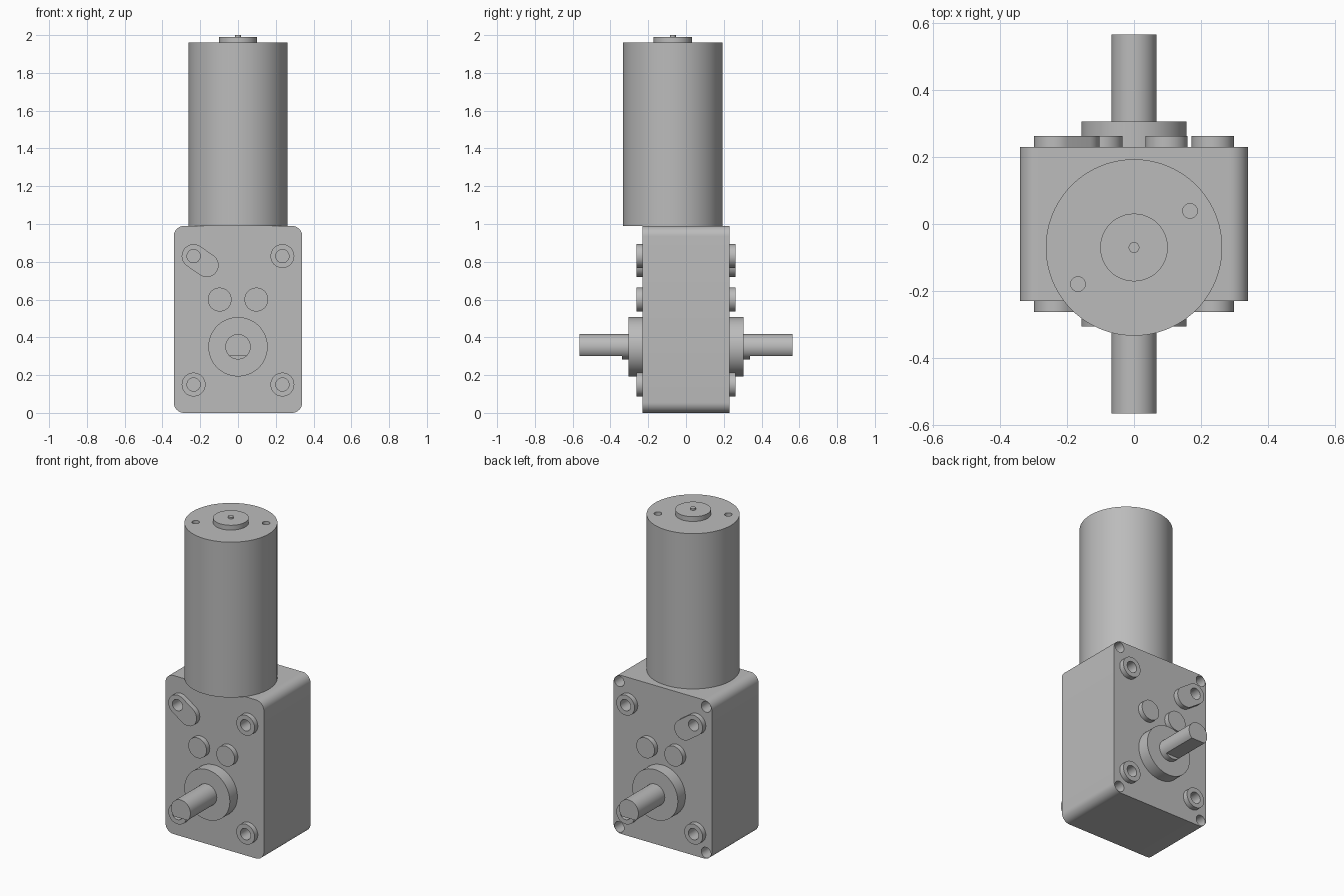
import bpy
import bmesh
from math import pi, cos, sin, atan2, radians

default = bpy.data.objects.get("Cube")
if default:
    bpy.data.objects.remove(default, do_unlink=True)

metal = bpy.data.materials.new("grey_metal")
metal.use_nodes = True
GREY = (0.5, 0.5, 0.5, 1)
metal.diffuse_color = GREY
metal.node_tree.nodes["Principled BSDF"].inputs["Base Color"].default_value = GREY


def arc(u, v, r, start, sweep, steps):
    return [(u + r * cos(start + sweep * i / steps), v + r * sin(start + sweep * i / steps))
            for i in range(steps + 1)]


def circle(u, v, r, steps=48):
    return arc(u, v, r, 0, 2 * pi, steps)[:-1]


def add_prism(bm, outline, low, high, axis):
    """Extrude a closed outline along Y (outline in XZ) or Z (outline in XY)."""
    def place(p, t):
        return (p[0], t, p[1]) if axis == "Y" else (p[0], p[1], t)
    bottom = [bm.verts.new(place(p, low)) for p in outline]
    top = [bm.verts.new(place(p, high)) for p in outline]
    bm.faces.new(bottom)
    bm.faces.new(top)
    for i in range(len(outline)):
        j = (i + 1) % len(outline)
        bm.faces.new((bottom[i], bottom[j], top[j], top[i]))


def prisms(name, parts, axis="Y"):
    bm = bmesh.new()
    for outline, low, high in parts:
        add_prism(bm, outline, min(low, high), max(low, high), axis)
    bmesh.ops.recalc_face_normals(bm, faces=bm.faces[:])
    mesh = bpy.data.meshes.new(name)
    bm.to_mesh(mesh)
    bm.free()
    mesh.materials.append(metal)
    obj = bpy.data.objects.new(name, mesh)
    bpy.context.collection.objects.link(obj)
    return obj


def activate(obj):
    bpy.ops.object.select_all(action="DESELECT")
    obj.select_set(True)
    bpy.context.view_layer.objects.active = obj


def cut(obj, cutter):
    activate(obj)
    mod = obj.modifiers.new("cut", "BOOLEAN")
    mod.operation = "DIFFERENCE"
    mod.solver = "EXACT"
    mod.object = cutter
    bpy.ops.object.modifier_apply(modifier=mod.name)


W, D, H, R = 0.34, 0.23, 0.99, 0.055      # gearbox half width, half depth, height, corner
PAD, PAD_R, HOLE_R = 0.262, 0.063, 0.035  # raised pads and their screw holes
SHAFT_Z = 0.35
screws = {"upper_left": (0.235, 0.83), "lower_left": (0.235, 0.15),
          "lower_right": (-0.235, 0.15), "upper_right": (-0.235, 0.83)}
parts = []

# Gearbox housing with rounded vertical-face corners
corners = [(W - R, H - R), (R - W, H - R), (R - W, R), (W - R, R)]
outline = [p for i, (x, z) in enumerate(corners) for p in arc(x, z, R, i * pi / 2, pi / 2, 10)]
housing = prisms("gearbox_housing", [(outline, -D, D)])
parts.append(housing)

# Screw holes on both faces, plus corner holes on the back
holes = [(circle(x, z, HOLE_R, 32), s * 0.13, s * 0.3) for x, z in screws.values() for s in (-1, 1)]
hole_cutter = prisms("screw_hole_cutter", holes)
corner_cutter = prisms("corner_hole_cutter", [
    (circle(x, z, 0.033, 32), 0.13, 0.3) for x in (-0.3, 0.3) for z in (0.04, 0.95)])
cut(housing, hole_cutter)
cut(housing, corner_cutter)

# Below-shaft blocks that cut the flats
flat = [(-0.1, 0.2), (0.1, 0.2), (0.1, 0.302), (-0.1, 0.302)]
flat_cutter = prisms("shaft_flat_cutter", [(flat, s * 0.34, s * 0.7) for s in (-1, 1)])

for side, s in (("front", -1), ("back", 1)):
    # Screw pads; the upper right one is a slanted slot shape
    for label, (x, z) in screws.items():
        shape = circle(x, z, PAD_R)
        if label == "upper_right":
            x2, z2 = -0.166, 0.782
            a = atan2(z2 - z, x2 - x)
            shape = (arc(x2, z2, PAD_R, a - pi / 2, pi, 24)
                     + arc(x, z, PAD_R, a + pi / 2, pi, 24))
        pad = prisms(f"{side}_{label}_screw_pad", [(shape, s * D, s * PAD)])
        cut(pad, hole_cutter)
        parts.append(pad)
    # Plain round pads above the shaft
    for label, x in (("left", 0.097), ("right", -0.097)):
        parts.append(prisms(f"{side}_{label}_round_pad", [(circle(x, 0.6, PAD_R), s * D, s * PAD)]))
    # Bearing collar and output shaft with its flat
    parts.append(prisms(f"{side}_bearing_collar", [(circle(0, SHAFT_Z, 0.157, 64), s * D, s * 0.305)]))
    shaft = prisms(f"{side}_output_shaft", [(circle(0, SHAFT_Z, 0.067), s * 0.3, s * 0.565)])
    cut(shaft, flat_cutter)
    parts.append(shaft)

# Motor can with two mounting holes in its top
MY, TOP = -0.07, 1.96
motor = prisms("motor_can", [(circle(0, MY, 0.263, 96), H, TOP)], "Z")
motor_cutter = prisms("motor_hole_cutter", [
    (circle(s * 0.167, MY + s * 0.109, 0.022, 24), TOP - 0.06, TOP + 0.1) for s in (-1, 1)], "Z")
cut(motor, motor_cutter)
parts.append(motor)
parts.append(prisms("motor_end_cap", [(circle(0, MY, 0.101), TOP, 1.99)], "Z"))
parts.append(prisms("motor_shaft_tip", [(circle(0, MY, 0.016, 24), 1.98, 2)], "Z"))

for cutter in (hole_cutter, corner_cutter, flat_cutter, motor_cutter):
    bpy.data.objects.remove(cutter, do_unlink=True)

for part in parts:
    activate(part)
    bpy.ops.object.shade_smooth_by_angle(angle=radians(30))
